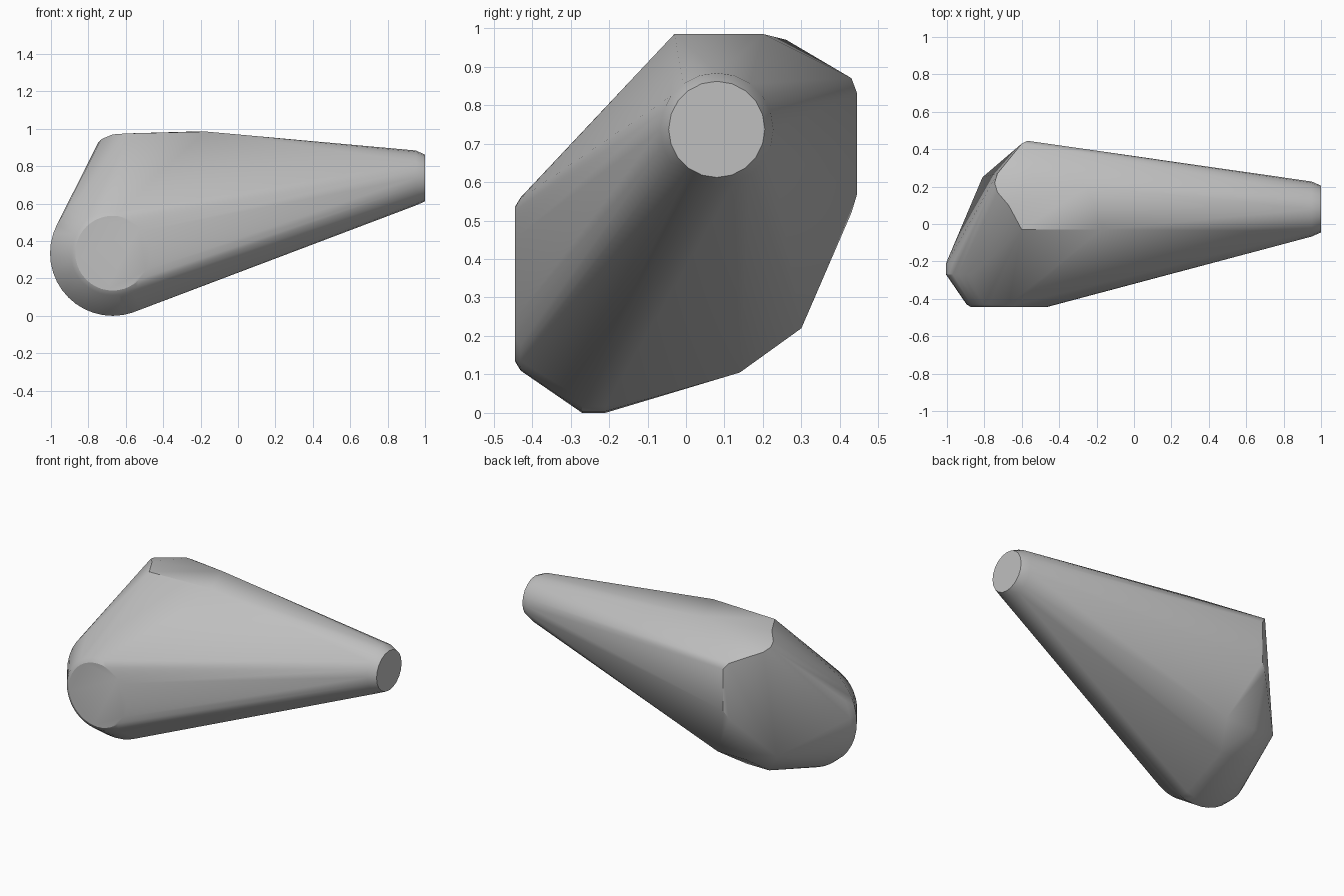
import bpy, bmesh, math
from mathutils import Vector

cube = bpy.data.objects.get("Cube")
if cube:
    bpy.data.objects.remove(cube, do_unlink=True)

grey = bpy.data.materials.new("plain_grey")
grey.use_nodes = True
colour = (0.52, 0.52, 0.52, 1)
grey.diffuse_color = colour
grey.node_tree.nodes["Principled BSDF"].inputs["Base Color"].default_value = colour


def ring(centre, radius, axis, count):
    """Circle of points around the x or y axis."""
    points = []
    for i in range(count):
        a = math.tau * i / count
        u, w = radius * math.cos(a), radius * math.sin(a)
        offset = Vector((0, u, w)) if axis == "x" else Vector((u, 0, w))
        points.append(Vector(centre) + offset)
    return points


points = []

# Round neck with a bevelled end
for x, radius in ((1.0, 0.125), (0.95, 0.147)):
    points += ring((x, 0.08, 0.737), radius, "x", 20)

# Round front boss with a chamfered rim
for y, radius in ((-0.445, 0.2), (-0.43, 0.225), (-0.27, 0.335), (-0.21, 0.335)):
    points += ring((-0.67, y, 0.335), radius, "y", 40)

# Crown ridge and its rounded corner
points += [
    (-0.6, -0.03, 0.975), (-0.17, -0.03, 0.985), (-0.25, 0.2, 0.985),
    (-0.67, 0.1, 0.97), (-0.73, 0.17, 0.945), (-0.745, 0.22, 0.93),
    (-0.73, 0.27, 0.915), (-0.54, 0.26, 0.97),
]

# Upright back edge with softened ends
for z_low, z_high, x, y in ((0.57, 0.83, -0.57, 0.445), (0.52, 0.87, -0.6, 0.43)):
    points += [(x, y, z_low), (x, y, z_high)]

# Lower back corners
points += [
    (-0.81, 0.25, 0.27), (-0.63, 0.3, 0.22), (-0.43, 0.3, 0.22),
    (-0.68, 0.14, 0.105), (-0.52, 0.14, 0.105),
]

# Skin stretched tightly over all the guide sections
bm = bmesh.new()
for p in points:
    bm.verts.new(p)
bmesh.ops.convex_hull(bm, input=bm.verts)
bmesh.ops.delete(bm, geom=[v for v in bm.verts if not v.link_faces], context="VERTS")
bmesh.ops.dissolve_limit(bm, angle_limit=math.radians(0.5), verts=bm.verts, edges=bm.edges)
bmesh.ops.recalc_face_normals(bm, faces=bm.faces)
mesh = bpy.data.meshes.new("tapered_body")
bm.to_mesh(mesh)
bm.free()
mesh.materials.append(grey)

body = bpy.data.objects.new("tapered_body", mesh)
bpy.context.collection.objects.link(body)
bpy.ops.object.select_all(action="DESELECT")
body.select_set(True)
bpy.context.view_layer.objects.active = body
bpy.ops.object.shade_smooth_by_angle(angle=math.radians(30))
